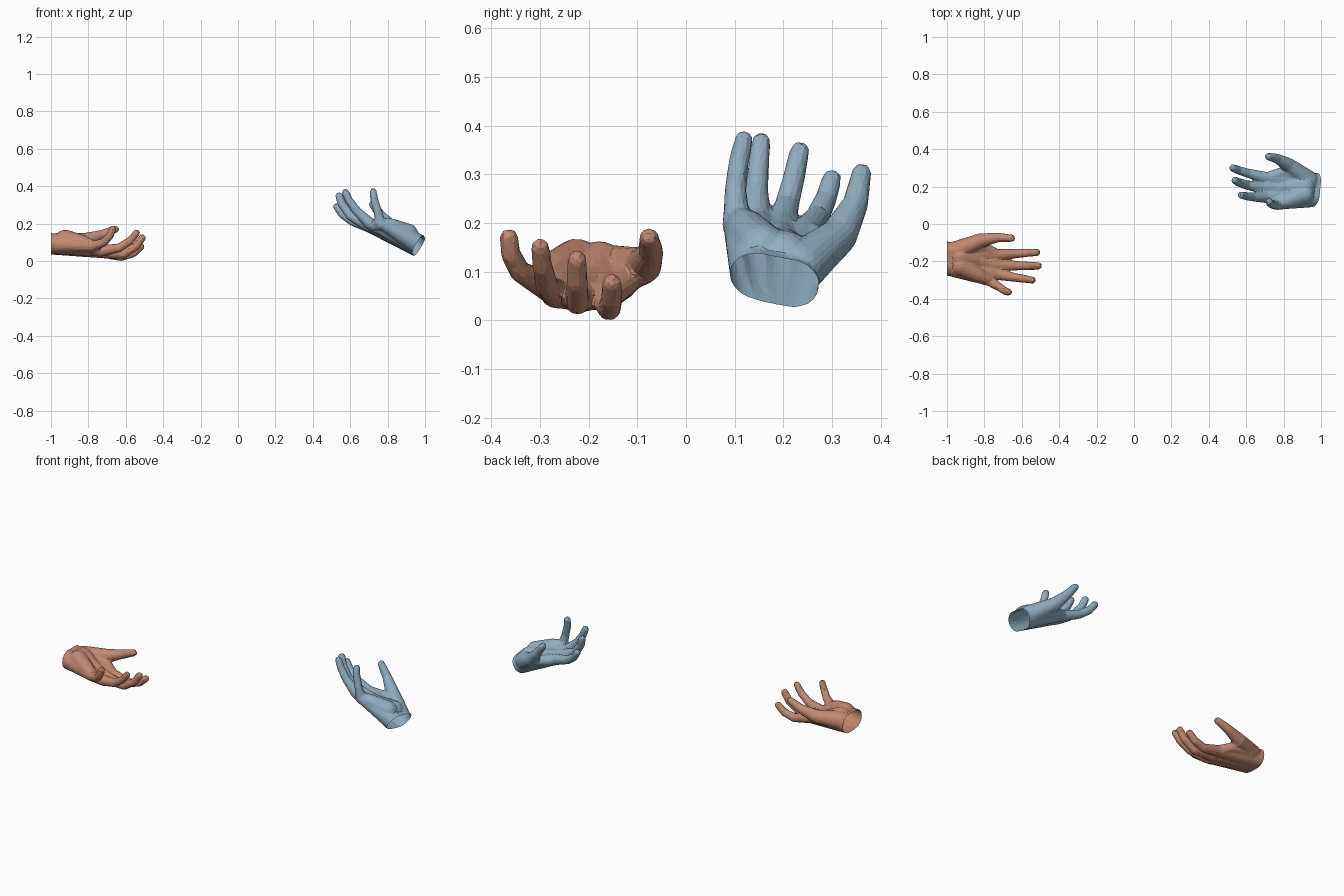
import bpy, bmesh
from mathutils import Vector, Matrix

if "Cube" in bpy.data.objects:
    bpy.data.objects.remove(bpy.data.objects["Cube"])

# Unit sphere points reused for every joint
ball = bmesh.new()
bmesh.ops.create_icosphere(ball, subdivisions=3, radius=1)
SPHERE = [v.co.copy() for v in ball.verts]
ball.free()

# Hand frame: +x wrist to fingertips, +y thumb side, +z out of the palm.
# Every joint is (x, y, z, radius).
THUMB = [(.05, .036, .002, .052), (.18, .09, .012, .038), (.27, .106, .04, .026), (.345, .102, .07, .02)]
INDEX = [(-.03, .03, -.004, .059), (.27, .013, -.05, .031), (.375, .02, -.076, .0245),
         (.44, .025, -.058, .022), (.48, .026, -.024, .02)]
MIDDLE = [(-.03, .01, -.004, .059), (.285, -.043, -.054, .032), (.385, -.045, -.064, .0245),
          (.455, -.046, -.022, .022), (.488, -.046, .024, .02)]
RING = [(-.03, -.01, -.004, .059), (.27, -.09, -.045, .031), (.365, -.108, -.03, .0235),
        (.425, -.117, .01, .021), (.457, -.122, .05, .019)]
PINKY_OPEN = [(-.03, -.03, -.004, .059), (.225, -.125, -.02, .028), (.285, -.163, .0, .022),
              (.315, -.182, .035, .0205), (.33, -.186, .07, .019)]
PINKY_CLOSE = [(-.03, -.03, -.004, .059), (.213, -.122, -.018, .028), (.26, -.138, .028, .022),
               (.306, -.143, .07, .0205), (.335, -.142, .105, .019)]
# Palm mass: heel, thumb web, centre and the row of knuckles
HEEL = [(.075, -.048, .016, .052), (.16, -.092, .0, .042), (.225, -.12, -.018, .029)]
WEB = [(.08, .045, -.005, .046), (.2, .052, -.022, .028), (.265, .013, -.05, .031)]
CENTRE = [(.07, .0, .01, .053), (.16, -.02, -.025, .042), (.25, -.045, -.05, .033)]
ROW = [(.25, .01, -.048, .03), (.257, -.045, -.052, .03), (.243, -.09, -.043, .03), (.205, -.12, -.02, .03)]


def chain(bm, joints):
    """Tapered rounded segments through the joints."""
    for a, b in zip(joints, joints[1:]):
        verts = [bm.verts.new(Vector(j[:3]) + p * j[3]) for j in (a, b) for p in SPHERE]
        res = bmesh.ops.convex_hull(bm, input=verts)
        inner = [g for g in res["geom_interior"] if isinstance(g, bmesh.types.BMVert)]
        bmesh.ops.delete(bm, geom=inner, context='VERTS')


def relax(joints):
    """Straighten a finger a little."""
    shift = [(0, 0), (0, 0), (-.003, .006), (0, -.006), (.005, -.02)]
    return [(x + dx, y, z + dz, r) for (x, y, z, r), (dx, dz) in zip(joints, shift)]


def make_hand(name, fingers, matrix, color):
    bm = bmesh.new()
    for joints in fingers + [THUMB, HEEL, WEB, CENTRE, ROW]:
        chain(bm, joints)
    bmesh.ops.recalc_face_normals(bm, faces=bm.faces)
    me = bpy.data.meshes.new(name)
    bm.to_mesh(me)
    bm.free()
    ob = bpy.data.objects.new(name, me)
    bpy.context.collection.objects.link(ob)

    # Fuse into one skin, soften the webs, then reduce to low-poly facets
    fuse = ob.modifiers.new("fuse", 'REMESH')
    fuse.mode = 'VOXEL'
    fuse.voxel_size = .006
    soft = ob.modifiers.new("soften", 'SMOOTH')
    soft.factor = .5
    soft.iterations = 6
    low = ob.modifiers.new("facet", 'DECIMATE')
    low.ratio = .08
    bpy.context.view_layer.update()
    skin = bpy.data.meshes.new_from_object(ob.evaluated_get(bpy.context.evaluated_depsgraph_get()))
    ob.modifiers.clear()

    # Cut the wrist open and move the hand into place
    bm = bmesh.new()
    bm.from_mesh(skin)
    bmesh.ops.bisect_plane(bm, geom=bm.verts[:] + bm.edges[:] + bm.faces[:],
                           plane_co=(0, 0, 0), plane_no=(-1, 0, 0), clear_outer=True)
    bm.transform(matrix)
    if matrix.determinant() < 0:
        bmesh.ops.reverse_faces(bm, faces=bm.faces)
    for f in bm.faces:
        f.smooth = False
    bm.to_mesh(skin)
    bm.free()
    ob.data = skin
    skin.name = name
    mat = bpy.data.materials.new(name + "_skin")
    mat.diffuse_color = color
    mat.use_nodes = True
    mat.node_tree.nodes["Principled BSDF"].inputs["Base Color"].default_value = mat.diffuse_color
    skin.materials.clear()
    skin.materials.append(mat)
    return ob


# Left hand, palm up, reaching along +x
make_hand("left_hand", [INDEX, MIDDLE, RING, PINKY_OPEN],
          Matrix.Translation((-1, -.178, .1)), (.54, .25, .16, 1))

# Right hand: mirrored, reaching back along -x and tilted up
reach = Matrix(((-.865, .10, .54, .97),
                (.183, 1.0, .097, .189),
                (.503, -.177, .847, .088),
                (0, 0, 0, 1)))
make_hand("right_hand", [relax(INDEX), relax(MIDDLE), relax(RING), PINKY_CLOSE],
          reach, (.28, .42, .52, 1))
